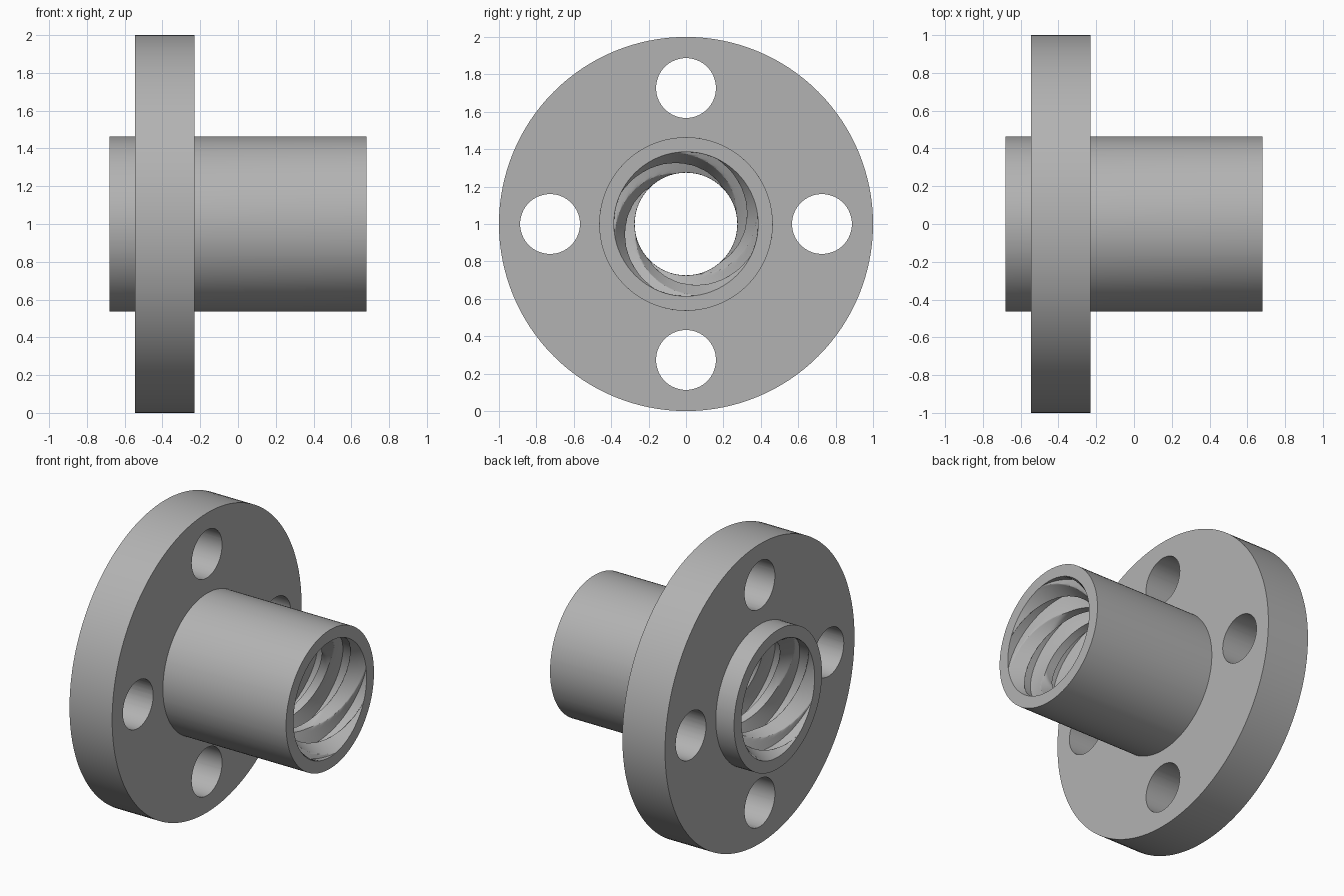
import bpy, bmesh, math
from mathutils import Matrix

cube = bpy.data.objects.get("Cube")
if cube:
    bpy.data.objects.remove(cube, do_unlink=True)

TAU = 2 * math.pi
HALF, BARREL_R, ROOT_R, CREST_R = 0.68, 0.464, 0.386, 0.275
STARTS, LEAD, TAPER, PHASE = 4, 0.727, 0.2, 0.0

metal = bpy.data.materials.new("grey metal")
metal.use_nodes = True
colour = (0.45, 0.45, 0.45, 1)
metal.diffuse_color = colour
metal.node_tree.nodes["Principled BSDF"].inputs["Base Color"].default_value = colour


def add_object(name, bm):
    bmesh.ops.recalc_face_normals(bm, faces=bm.faces)
    mesh = bpy.data.meshes.new(name)
    bm.to_mesh(mesh)
    bm.free()
    mesh.materials.append(metal)
    obj = bpy.data.objects.new(name, mesh)
    bpy.context.collection.objects.link(obj)
    obj.location.z = 1
    return obj


def smooth(obj):
    bpy.ops.object.select_all(action="DESELECT")
    obj.select_set(True)
    bpy.context.view_layer.objects.active = obj
    bpy.ops.object.shade_smooth_by_angle(angle=math.radians(25))


def ring(bm, x, angles, radii):
    return [bm.verts.new((x, r * math.cos(a), r * math.sin(a))) for a, r in zip(angles, radii)]


def bridge(bm, a, b):
    n = len(a)
    for i in range(n):
        j = (i + 1) % n
        bm.faces.new((a[i], a[j], b[j], b[i]))


# Thread cross-section: root, rising flank, crest and falling flank for each start
columns = []
for s in range(STARTS):
    for begin, end, r0, r1, count in ((0, .36, ROOT_R, ROOT_R, 8), (.36, .51, ROOT_R, CREST_R, 8),
                                      (.51, .85, CREST_R, CREST_R, 8), (.85, 1, CREST_R, ROOT_R, 8)):
        for k in range(count):
            t = k / count
            columns.append(((s + begin + (end - begin) * t) * TAU / STARTS, r0 + (r1 - r0) * t))

# Barrel with a multi-start helical bore, tapered open at both ends
bm = bmesh.new()
rings = []
steps = 120
for i in range(steps + 1):
    x = -HALF + 2 * HALF * i / steps
    cone = ROOT_R - (ROOT_R - CREST_R) * (HALF - abs(x)) / TAPER
    angles = [PHASE + u + TAU * x / LEAD for u, r in columns]
    rings.append(ring(bm, x, angles, [max(r, cone) for u, r in columns]))
    if i in (0, steps):
        rim = ring(bm, x, angles, [BARREL_R] * len(columns))
        bridge(bm, rings[-1], rim)
        if i == 0:
            first_rim = rim
for a, b in zip(rings, rings[1:]):
    bridge(bm, a, b)
# The outer wall joins rims turned by the helix, so match them by nearest angle
edges = [e for e in bm.edges if e.is_boundary]
bmesh.ops.bridge_loops(bm, edges=edges)
barrel = add_object("threaded_barrel", bm)
smooth(barrel)

# Flange disc
bm = bmesh.new()
angles = [TAU * i / 128 for i in range(128)]
loops = [ring(bm, x, angles, [r] * 128) for x, r in
         ((-.545, .43), (-.545, 1), (-.23, 1), (-.23, .43))]
for i in range(4):
    bridge(bm, loops[i], loops[(i + 1) % 4])
flange = add_object("flange", bm)

# Four bolt holes
bm = bmesh.new()
for i in range(4):
    a = i * TAU / 4
    place = Matrix.Translation((-.39, .727 * math.cos(a), .727 * math.sin(a)))
    bmesh.ops.create_cone(bm, cap_ends=True, segments=64, radius1=.16, radius2=.16, depth=.6,
                          matrix=place @ Matrix.Rotation(math.pi / 2, 4, "Y"))
cutter = add_object("bolt_hole_cutter", bm)
cutter.hide_render = True
cutter.hide_set(True)
cut = flange.modifiers.new("bolt holes", "BOOLEAN")
cut.operation, cut.solver, cut.object = "DIFFERENCE", "EXACT", cutter
bpy.context.view_layer.objects.active = flange
bpy.ops.object.modifier_apply(modifier=cut.name)
bpy.data.objects.remove(cutter, do_unlink=True)
smooth(flange)
